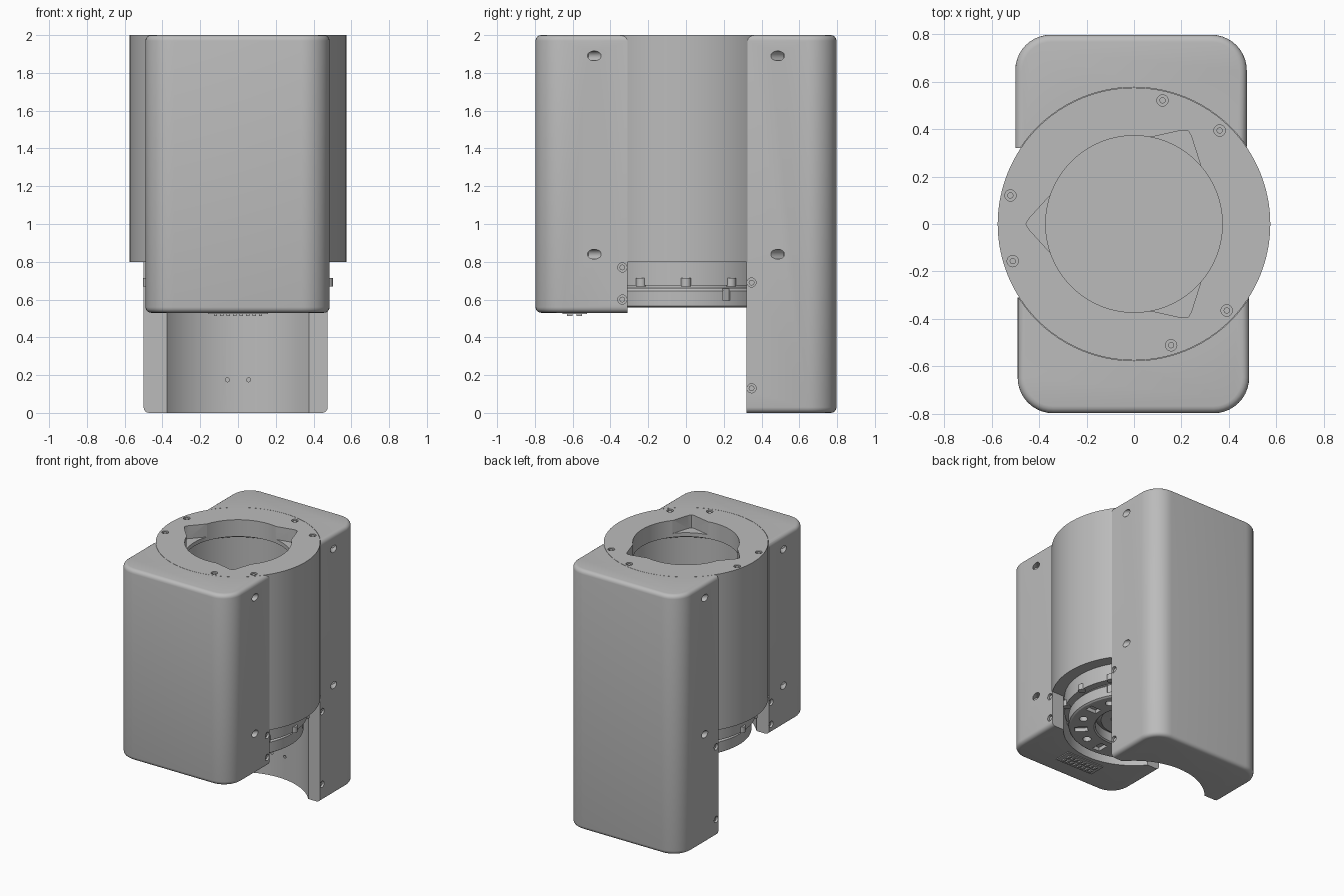
import bpy, bmesh, math
from mathutils import Matrix, Vector

if "Cube" in bpy.data.objects:
    bpy.data.objects.remove(bpy.data.objects["Cube"], do_unlink=True)

grey = bpy.data.materials.new("plain grey")
grey.use_nodes = True
grey.diffuse_color = (0.5, 0.5, 0.5, 1)
grey.node_tree.nodes["Principled BSDF"].inputs["Base Color"].default_value = (0.5, 0.5, 0.5, 1)


def finish(bm, name):
    bmesh.ops.recalc_face_normals(bm, faces=bm.faces)
    mesh = bpy.data.meshes.new(name)
    bm.to_mesh(mesh)
    bm.free()
    mesh.materials.append(grey)
    ob = bpy.data.objects.new(name, mesh)
    bpy.context.collection.objects.link(ob)
    return ob


def smooth(ob):
    bpy.ops.object.select_all(action='DESELECT')
    ob.select_set(True)
    bpy.context.view_layer.objects.active = ob
    bpy.ops.object.shade_smooth_by_angle(angle=math.radians(30))


def cut(ob, cutter):
    mod = ob.modifiers.new("cut", 'BOOLEAN')
    mod.operation, mod.solver, mod.object = 'DIFFERENCE', 'EXACT', cutter
    bpy.context.view_layer.objects.active = ob
    bpy.ops.object.modifier_apply(modifier=mod.name)
    bpy.data.objects.remove(cutter, do_unlink=True)


def lathe(name, profile, steps=96):
    # closed ring profile of (radius, z) turned about the z axis
    bm = bmesh.new()
    verts = [bm.verts.new((r, 0, z)) for r, z in profile]
    edges = [bm.edges.new((verts[i - 1], verts[i])) for i in range(len(verts))]
    bmesh.ops.spin(bm, geom=verts + edges, cent=(0, 0, 0), axis=(0, 0, 1),
                   angle=math.tau, steps=steps, use_merge=True)
    bmesh.ops.remove_doubles(bm, verts=bm.verts, dist=1e-5)
    return finish(bm, name)


def rod(bm, pos, r, depth, axis=(0, 0, 1), seg=20):
    turn = Vector((0, 0, 1)).rotation_difference(Vector(axis)).to_matrix().to_4x4()
    bmesh.ops.create_cone(bm, cap_ends=True, segments=seg, radius1=r, radius2=r,
                          depth=depth, matrix=Matrix.Translation(pos) @ turn)


def box(bm, pos, size, angle=0):
    mat = Matrix.Translation(pos) @ Matrix.Rotation(angle, 4, 'Z') @ Matrix.Diagonal((*size, 1))
    bmesh.ops.create_cube(bm, size=1, matrix=mat)


def polar(r, degrees, z):
    a = math.radians(degrees)
    return (r * math.cos(a), r * math.sin(a), z)


def housing(name, side, xc, y_in, z0, small_holes):
    # block with rounded outer corners and softened ends, sharp inner face
    y_out = side * 0.797
    bm = bmesh.new()
    box(bm, (xc, (y_in + y_out) / 2, (z0 + 2) / 2), (0.975, abs(y_out - y_in), 2 - z0))

    def inner(v):
        return abs(v.co.y - y_in) < 1e-4

    uprights = [e for e in bm.edges if not any(inner(v) for v in e.verts)
                and abs(e.verts[0].co.z - e.verts[1].co.z) > 0.1]
    bmesh.ops.bevel(bm, geom=uprights, offset=0.15, segments=10, profile=0.5, affect='EDGES')
    rims = [e for e in bm.edges if not all(inner(v) for v in e.verts)
            and abs(e.verts[0].co.z - e.verts[1].co.z) < 1e-4]
    bmesh.ops.bevel(bm, geom=rims, offset=0.03, segments=4, profile=0.5, affect='EDGES')
    ob = finish(bm, name)
    # seat for the barrel
    cut(ob, lathe("seat_cutter", [(0, -0.2), (0.493, -0.2), (0.493, 0.8), (0.576, 0.8),
                                  (0.576, 2.2), (0, 2.2)]))
    # angled and straight bolt holes on both flanks
    bm = bmesh.new()
    heads = bmesh.new()
    for sx in (-1, 1):
        face = xc + sx * 0.4875
        for z in (0.84, 1.89):
            rod(bm, (face, side * 0.485, z), 0.026, 0.14, (-sx, side, 0))
        for z in small_holes:
            y = y_in + side * 0.027
            rod(bm, (face, y, z), 0.024, 0.06, (1, 0, 0))
            rod(heads, (face - sx * 0.025, y, z), 0.015, 0.03, (1, 0, 0))
        if side > 0:
            rod(bm, (sx * 0.056, 0.49, 0.175), 0.011, 0.1, (0, 1, 0), 12)
    cut(ob, finish(bm, "hole_cutter"))
    smooth(ob)
    smooth(finish(heads, name + "_screws"))


housing("front_housing", -1, -0.0025, -0.31, 0.53, (0.60, 0.77))
housing("back_housing", 1, -0.0125, 0.32, 0.0, (0.13, 0.69))

# Barrel: hollow tube with a thick top collar
barrel = lathe("barrel", [(0.574, 0.8), (0.574, 2.0), (0.372, 2.0), (0.372, 1.87),
                          (0.45, 1.83), (0.45, 0.8)], 128)
bm = bmesh.new()
for a in (60, 180, 300):
    # triangular pocket with a blunt tip
    shape = [(0.34, -0.135), (0.443, -0.022), (0.455, 0), (0.443, 0.022), (0.34, 0.135)]
    face = bm.faces.new([bm.verts.new((r, t, 1.9)) for r, t in shape])
    new = bmesh.ops.extrude_face_region(bm, geom=[face])["geom"]
    verts = [v for v in new if isinstance(v, bmesh.types.BMVert)]
    bmesh.ops.translate(bm, verts=verts, vec=(0, 0, 0.2))
    bmesh.ops.rotate(bm, verts=list(face.verts) + verts, cent=(0, 0, 0),
                     matrix=Matrix.Rotation(math.radians(a), 3, 'Z'))
heads = bmesh.new()
for a in (47.5, 77, 167, 197, 287, 317):
    rod(bm, polar(0.534, a, 2.0), 0.024, 0.05)
    rod(heads, polar(0.534, a, 1.98), 0.013, 0.03)
cut(barrel, finish(bm, "pocket_cutter"))
smooth(barrel)
smooth(finish(heads, "collar_screws"))

# Floor inside the barrel with a raised centre disc
smooth(lathe("barrel_floor", [(0, 0.72), (0.47, 0.72), (0.47, 0.76), (0.095, 0.76),
                              (0.095, 0.765), (0, 0.765)]))

# Lower mechanism: upper ring, pegs, neck and drilled end ring
smooth(lathe("upper_ring", [(0.40, 0.675), (0.485, 0.675), (0.485, 0.81), (0.40, 0.81)]))
smooth(lathe("neck_ring", [(0.30, 0.64), (0.43, 0.64), (0.43, 0.73), (0.30, 0.73)]))
smooth(lathe("bottom_lens", [(0, 0.66), (0.13, 0.65), (0.16, 0.62), (0.23, 0.61),
                             (0.31, 0.66), (0.31, 0.725), (0, 0.725)]))
bm = bmesh.new()
for i in range(12):
    rod(bm, polar(0.475, i * 30, 0.692), 0.027, 0.045)
smooth(finish(bm, "ring_pegs"))

end_ring = lathe("end_ring", [(0.27, 0.565), (0.28, 0.557), (0.445, 0.557), (0.457, 0.565),
                              (0.457, 0.645), (0.445, 0.66), (0.29, 0.66), (0.27, 0.65)])
bm = bmesh.new()
for i in range(16):
    if i % 2:
        rod(bm, polar(0.37, i * 22.5, 0.56), 0.03, 0.06)
    else:
        box(bm, polar(0.37, i * 22.5, 0.56), (0.09, 0.06, 0.05), math.radians(i * 22.5))
for a in (28, 152):
    box(bm, polar(0.46, a, 0.63), (0.03, 0.04, 0.07), math.radians(a))
cut(end_ring, finish(bm, "drill_cutter"))
smooth(end_ring)

# Connector under the front housing
bm = bmesh.new()
box(bm, (0, -0.59, 0.527), (0.32, 0.13, 0.008))
for row in (-0.615, -0.565):
    for i in range(8):
        box(bm, (-0.119 + i * 0.034, row, 0.519), (0.018, 0.03, 0.012))
finish(bm, "connector")
